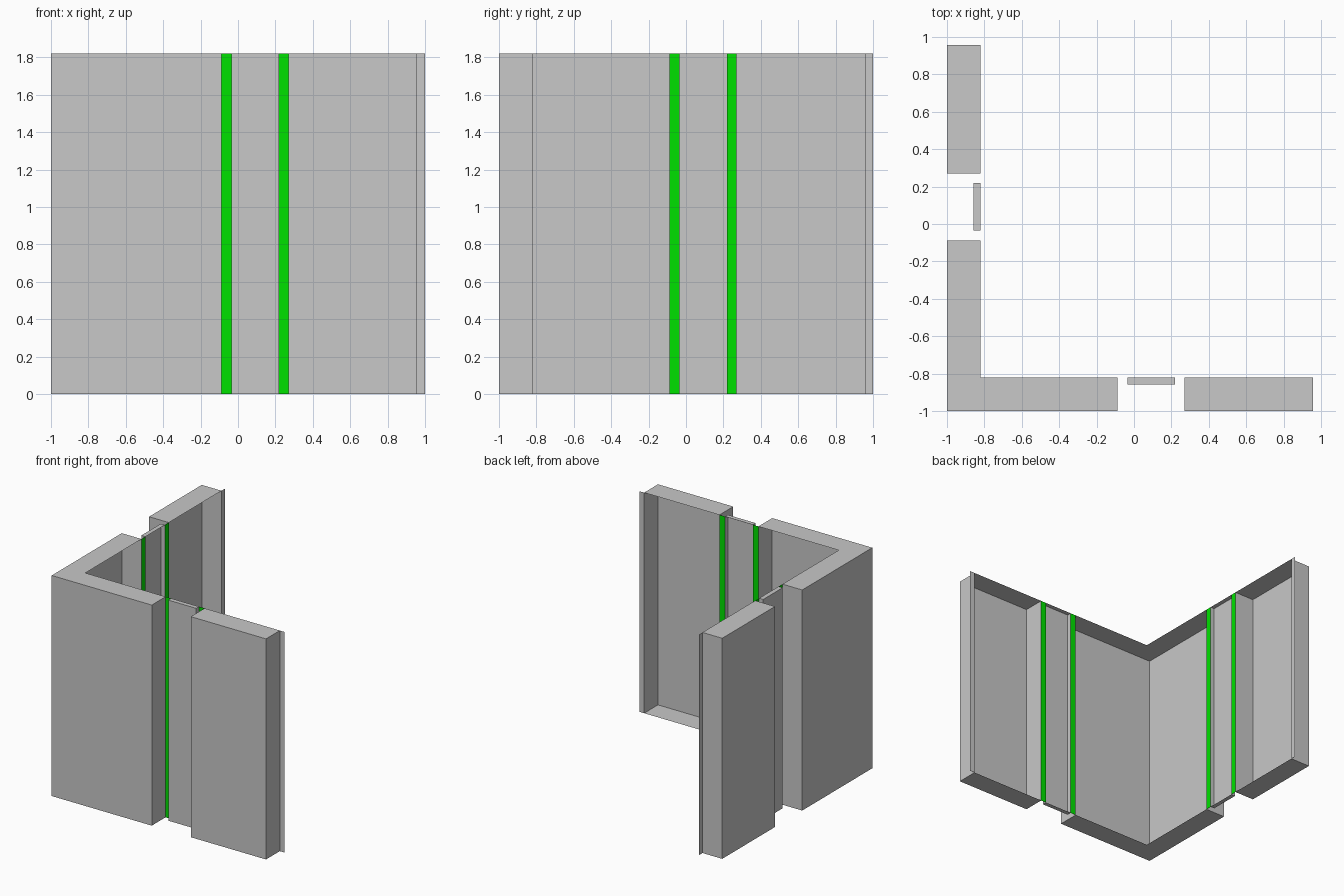
import bpy
import bmesh

cube = bpy.data.objects.get("Cube")
if cube:
    bpy.data.objects.remove(cube)

HEIGHT = 1.82
OUTER = -1.0        # outer wall plane
INNER = -0.82       # inner wall plane, left open
RECESS = -0.857     # face of the recessed panel
GAP_A, PANEL_A = -0.087, -0.036
PANEL_B, GAP_B = 0.218, 0.269
END = 0.956


def make_material(name, color):
    mat = bpy.data.materials.new(name)
    mat.use_nodes = True
    mat.diffuse_color = color
    mat.node_tree.nodes["Principled BSDF"].inputs["Base Color"].default_value = color
    return mat


grey = make_material("wall grey", (0.578, 0.578, 0.578, 1))
green = make_material("strip green", (0, 0.75, 0, 1))


def extrude_path(name, path, mat, cap_extra=None):
    """Raise a plan path into sheet walls; cap_extra closes top and bottom."""
    bm = bmesh.new()
    low = [bm.verts.new((x, y, 0)) for x, y in path]
    high = [bm.verts.new((x, y, HEIGHT)) for x, y in path]
    for i in range(len(path) - 1):
        bm.faces.new((low[i], low[i + 1], high[i + 1], high[i]))
    if cap_extra is not None:
        low += [bm.verts.new((x, y, 0)) for x, y in cap_extra]
        high += [bm.verts.new((x, y, HEIGHT)) for x, y in cap_extra]
        bm.faces.new(high)
        bm.faces.new(low[::-1])
    mesh = bpy.data.meshes.new(name)
    bm.to_mesh(mesh)
    bm.free()
    mesh.materials.append(mat)
    obj = bpy.data.objects.new(name, mesh)
    bpy.context.collection.objects.link(obj)


def channel(a, b, face):
    """Plan of a channel that is open towards the inside."""
    return [(a, INNER), (a, face), (b, face), (b, INNER)]


def sheet(a, b):
    return [(a, INNER), (b, INNER)]


# Corner wall: an L-shaped shell, open on its inner side
extrude_path("corner_wall",
             [(INNER, GAP_A), (OUTER, GAP_A), (OUTER, OUTER),
              (GAP_A, OUTER), (GAP_A, INNER)],
             grey, [(INNER, INNER)])

# Parts repeated on both wings: name, plan, colour, capped
parts = [
    ("end_wall", channel(GAP_B, END, OUTER), grey, True),
    ("recessed_panel", channel(PANEL_A, PANEL_B, RECESS), grey, True),
    ("end_flange", sheet(END, 1.0), grey, False),
    ("inner_strip", sheet(GAP_A, PANEL_A), green, False),
    ("outer_strip", sheet(PANEL_B, GAP_B), green, False),
]
for name, plan, mat, capped in parts:
    swapped = [(y, x) for x, y in reversed(plan)]
    for wing, path in (("front", plan), ("side", swapped)):
        extrude_path(wing + "_" + name, path, mat, [] if capped else None)
